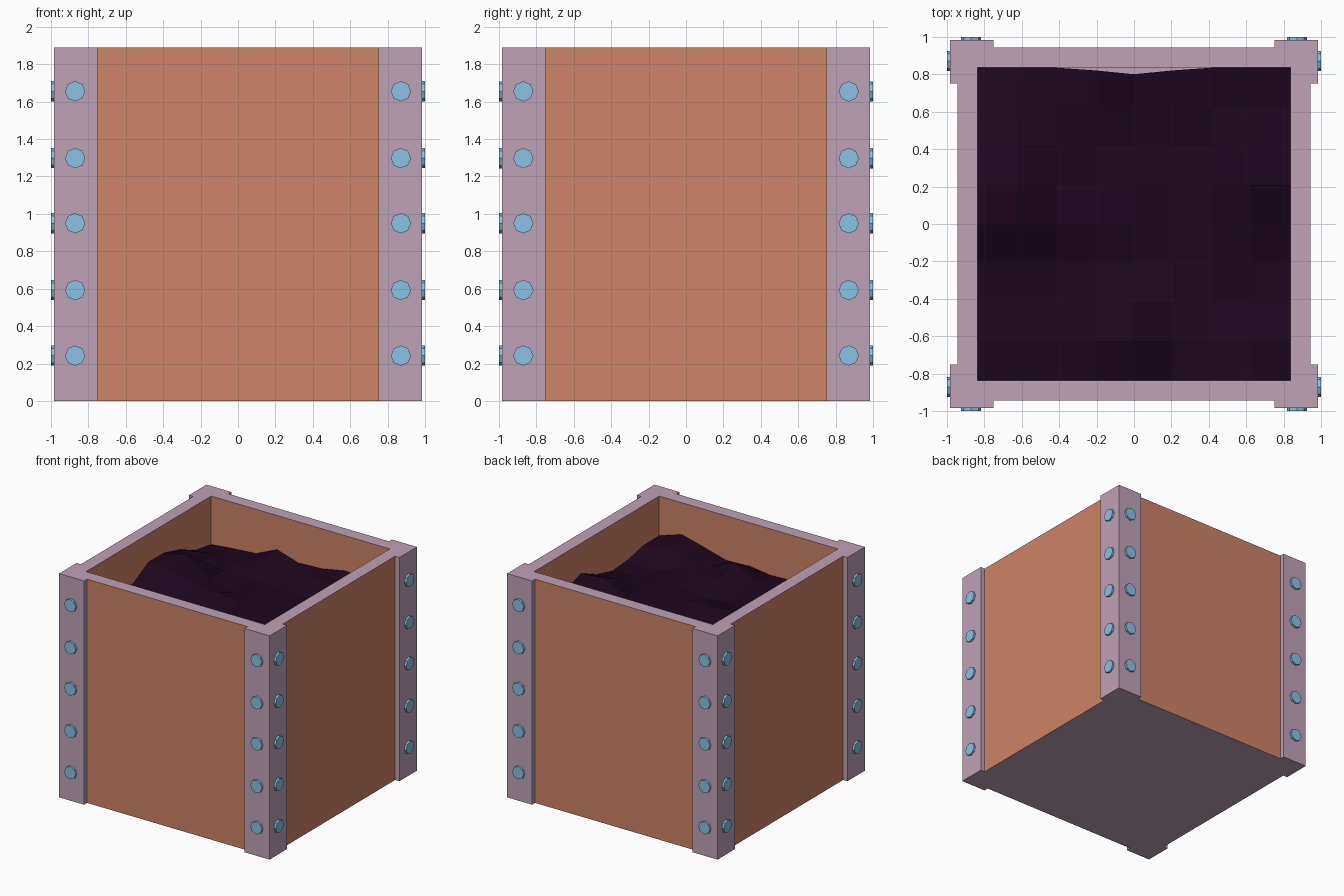
import bpy, bmesh, math, random
from mathutils import Matrix

if "Cube" in bpy.data.objects:
    bpy.data.objects.remove(bpy.data.objects["Cube"])

random.seed(4)
H, OUT, INN, POST, PIN = 1.89, 0.943, 0.835, 0.983, 0.75


def material(name, rgb):
    m = bpy.data.materials.new(name)
    m.diffuse_color = (*rgb, 1)
    m.use_nodes = True
    m.node_tree.nodes["Principled BSDF"].inputs["Base Color"].default_value = m.diffuse_color
    return m


ORANGE = material("clay orange", (0.62, 0.227, 0.134))
MAUVE = material("mauve trim", (0.52, 0.36, 0.468))
BLUE = material("blue rivet", (0.262, 0.54, 0.77))
SOIL = material("dark soil", (0.0125, 0.002, 0.0125))


def finish(bm, name, *mats):
    me = bpy.data.meshes.new(name)
    bm.to_mesh(me)
    bm.free()
    for m in mats:
        me.materials.append(m)
    ob = bpy.data.objects.new(name, me)
    bpy.context.collection.objects.link(ob)
    return ob


# Planter box: block with a flat rim and a hollow sunk into its top, mauve rim and base
bm = bmesh.new()
bmesh.ops.create_cube(bm, size=1, matrix=Matrix.Translation((0, 0, H / 2))
                      @ Matrix.Diagonal((2 * OUT, 2 * OUT, H, 1)))
bm.normal_update()
top = max(bm.faces, key=lambda f: f.normal.z)
bmesh.ops.inset_region(bm, faces=[top], thickness=OUT - INN, use_even_offset=True)
bm.normal_update()
top = min((f for f in bm.faces if f.normal.z > 0.9),
          key=lambda f: f.calc_center_median().xy.length)
hollow = bmesh.ops.extrude_discrete_faces(bm, faces=[top])["faces"][0]
for v in hollow.verts:
    v.co.x = math.copysign(INN, v.co.x)
    v.co.y = math.copysign(INN, v.co.y)
    v.co.z = 1.3
for v in bm.verts:
    if v.co.z > 1.8 and abs(v.co.x) < OUT - 0.01:
        v.co.x = math.copysign(INN, v.co.x)
        v.co.y = math.copysign(INN, v.co.y)
bm.normal_update()
for f in bm.faces:
    f.material_index = 1 if abs(f.normal.z) > 0.5 else 0
finish(bm, "planter_box", ORANGE, MAUVE)

# Corner brackets: L-shaped profile, extruded upward, with two columns of rivets
PROFILE = [(PIN, POST), (PIN, OUT), (OUT, OUT), (OUT, PIN), (POST, PIN), (POST, POST)]
RIVET_Z = (0.243, 0.593, 0.95, 1.298, 1.655)
for i in range(4):
    turn = Matrix.Rotation(i * math.pi / 2, 4, 'Z')
    bm = bmesh.new()
    face = bm.faces.new([bm.verts.new((x, y, 0)) for x, y in PROFILE])
    up = bmesh.ops.extrude_face_region(bm, geom=[face])
    for g in up["geom"]:
        if isinstance(g, bmesh.types.BMVert):
            g.co.z = H
    bmesh.ops.recalc_face_normals(bm, faces=bm.faces)
    bm.transform(turn)
    finish(bm, f"corner_bracket_{i + 1}", MAUVE)

    bm = bmesh.new()
    lie = Matrix.Rotation(math.pi / 2, 4, 'X')
    for z in RIVET_Z:
        for place in (Matrix.Translation((0.87, 0.985, z)) @ lie,
                      Matrix.Translation((0.985, 0.87, z))
                      @ Matrix.Rotation(math.pi / 2, 4, 'Z') @ lie):
            bmesh.ops.create_cone(bm, cap_ends=True, segments=8, radius1=0.054,
                                  radius2=0.054, depth=0.03, matrix=place)
    bm.transform(turn)
    finish(bm, f"rivets_{i + 1}", BLUE)

# Soil: lumpy faceted grid; mounds are (x, y, height, radius)
MOUNDS = [(-0.72, 0.15, 0.20, 0.28), (-0.22, 0.72, 0.13, 0.22), (0.45, 0.75, 0.09, 0.25),
          (0.62, -0.75, 0.12, 0.22), (0.72, 0.22, 0.18, 0.25), (0.0, -0.62, 0.16, 0.2),
          (-0.7, -0.65, 0.05, 0.3), (-0.05, 0.05, 0.05, 0.3)]
bm = bmesh.new()
bmesh.ops.create_grid(bm, x_segments=8, y_segments=8, size=INN)
for v in bm.verts:
    x, y = v.co.x, v.co.y
    v.co.z = 1.5 + random.uniform(-0.03, 0.03) + sum(
        h * math.exp(-((x - a) ** 2 + (y - b) ** 2) / r ** 2) for a, b, h, r in MOUNDS)
    # Soil pulls slightly away from the middle of the back wall
    if y > 0.8:
        v.co.y -= 0.035 * max(0, 1 - abs(x) / 0.36)
finish(bm, "soil", SOIL)
